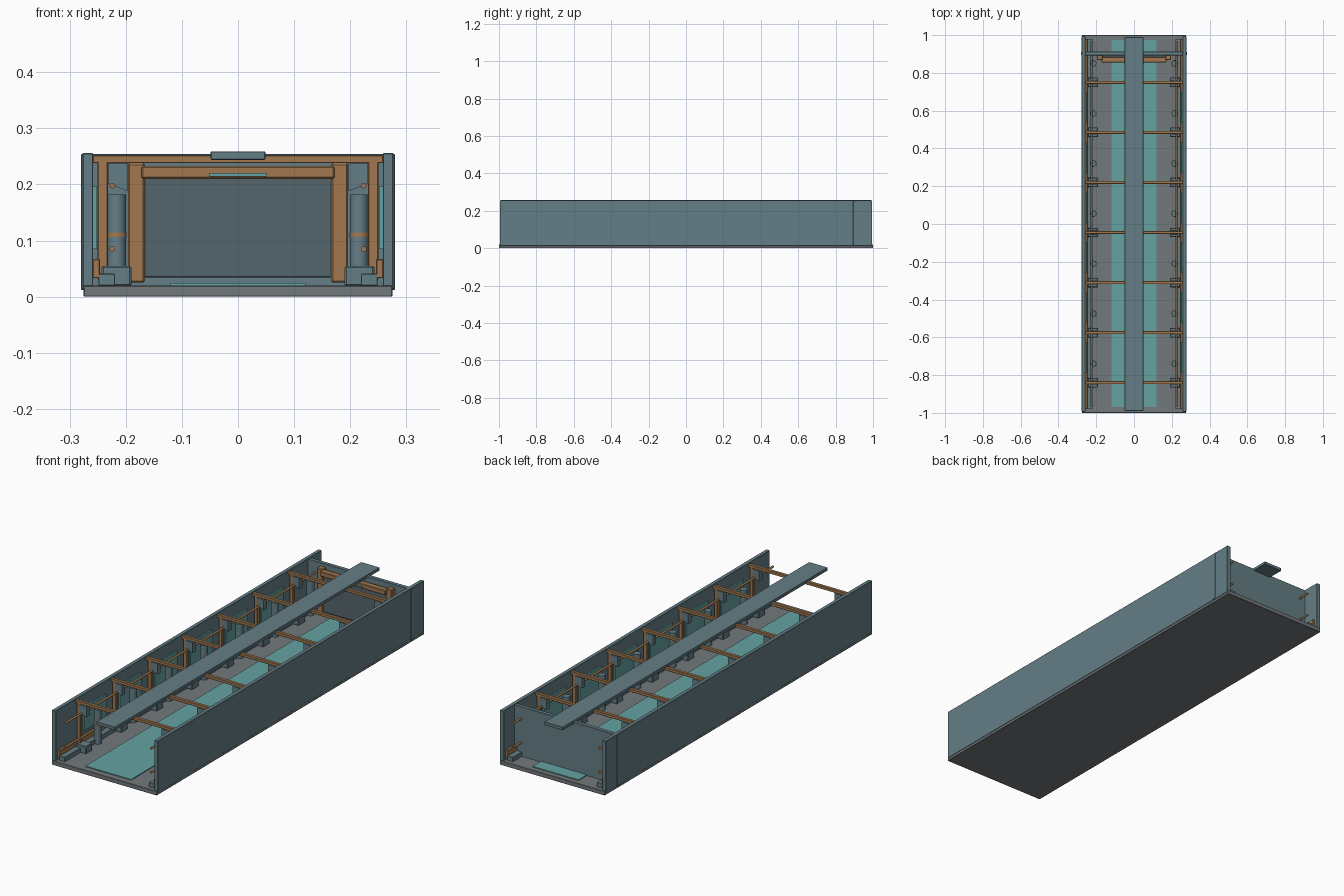
import bpy, bmesh, math
from mathutils import Matrix

if "Cube" in bpy.data.objects:
    bpy.data.objects.remove(bpy.data.objects["Cube"])


def material(name, color):
    m = bpy.data.materials.new(name)
    m.diffuse_color = (*color, 1)
    m.use_nodes = True
    m.node_tree.nodes["Principled BSDF"].inputs["Base Color"].default_value = m.diffuse_color
    return m


HULL = material("blue_grey_metal", (0.13, 0.21, 0.24))
FLOOR = material("floor_grey", (0.17, 0.19, 0.20))
COPPER = material("copper", (0.36, 0.19, 0.08))
GLOW = material("teal_light", (0.13, 0.36, 0.36))
DARK = material("door_grey", (0.09, 0.13, 0.15))


def finish(name, bm, mat):
    bmesh.ops.recalc_face_normals(bm, faces=bm.faces)
    mesh = bpy.data.meshes.new(name)
    bm.to_mesh(mesh)
    bm.free()
    ob = bpy.data.objects.new(name, mesh)
    mesh.materials.append(mat)
    bpy.context.collection.objects.link(ob)
    return ob


def box(name, x, y, z, mat, bevel=0.0015):
    """Box from (min, max) ranges, with a small edge bevel."""
    bm = bmesh.new()
    size = [r[1] - r[0] for r in (x, y, z)]
    mid = [(r[1] + r[0]) / 2 for r in (x, y, z)]
    bmesh.ops.create_cube(bm, size=1, matrix=Matrix.Translation(mid) @ Matrix.Diagonal((*size, 1)))
    ob = finish(name, bm, mat)
    if bevel:
        mod = ob.modifiers.new("edge_bevel", 'BEVEL')
        mod.width = bevel
        mod.segments = 1
    return ob


def side_box(name, s, x, y, z, mat, bevel=0.0015):
    return box(name, sorted((s * x[0], s * x[1])), y, z, mat, bevel)


def cylinder(name, r, length, pos, mat, along_y=False, sides=20):
    bm = bmesh.new()
    m = Matrix.Translation(pos)
    if along_y:
        m = m @ Matrix.Rotation(math.pi / 2, 4, 'X')
    bmesh.ops.create_cone(bm, cap_ends=True, segments=sides, radius1=r, radius2=r, depth=length, matrix=m)
    for f in bm.faces:
        f.smooth = len(f.verts) == 4
    for e in bm.edges:
        e.smooth = all(len(f.verts) == 4 for f in e.link_faces)
    return finish(name, bm, mat)


def gusset(name, s, y, mat):
    """Sloped bracket between rib post and ceiling."""
    profile = [(0.232, 0.238), (0.197, 0.238), (0.197, 0.188), (0.232, 0.202)]
    bm = bmesh.new()
    face = bm.faces.new([bm.verts.new((s * x, y - 0.012, z)) for x, z in profile])
    ext = bmesh.ops.extrude_face_region(bm, geom=[face])
    bmesh.ops.translate(bm, vec=(0, 0.024, 0), verts=[v for v in ext["geom"] if isinstance(v, bmesh.types.BMVert)])
    return finish(name, bm, mat)


# Shell: floor, floor light strip, ceiling beam
box("floor", (-0.275, 0.275), (-1, 1), (0, 0.02), FLOOR)
box("floor_light", (-0.12, 0.12), (-0.97, 0.975), (0.019, 0.024), GLOW, 0)
box("ceiling_beam", (-0.049, 0.049), (-0.99, 0.99), (0.244, 0.259), HULL)

# End bulkhead with door
box("bulkhead", (-0.28, 0.28), (0.893, 0.912), (0.012, 0.254), HULL)
box("door_panel", (-0.17, 0.17), (0.876, 0.895), (0.034, 0.215), DARK)
box("door_header", (-0.172, 0.172), (0.855, 0.885), (0.21, 0.233), COPPER, 0.003)
box("door_light", (-0.052, 0.052), (0.852, 0.857), (0.214, 0.22), GLOW, 0)

ribs = [-0.84 + 0.265 * i for i in range(7)]

for s, side in ((-1, "left"), (1, "right")):
    # Long parts of each side
    side_box(f"wall_{side}", s, (0.258, 0.277), (-0.995, 0.995), (0.012, 0.256), HULL)
    side_box(f"door_jamb_{side}", s, (0.166, 0.196), (0.868, 0.896), (0.025, 0.238), COPPER, 0.003)
    side_box(f"base_rail_{side}", s, (0.246, 0.259), (-0.98, 0.98), (0.033, 0.067), COPPER)
    side_box(f"curb_{side}", s, (0.219, 0.249), (-0.98, 0.98), (0.019, 0.041), HULL)
    for z, level in ((0.085, "lower"), (0.198, "upper")):
        cylinder(f"pipe_{level}_{side}", 0.005, 1.94, (s * 0.224, 0, z), COPPER, True, 12)
    # Repeated bay parts
    for i, y in enumerate(ribs):
        side_box(f"rib_post_{side}_{i}", s, (0.232, 0.25), (y - 0.008, y + 0.008), (0.03, 0.25), COPPER)
        side_box(f"rib_foot_{side}_{i}", s, (0.19, 0.243), (y - 0.025, y + 0.025), (0.019, 0.055), HULL, 0.003)
        gusset(f"gusset_{side}_{i}", s, y, HULL)
        ty = y + 0.1
        cylinder(f"tank_{side}_{i}", 0.0165, 0.165, (s * 0.216, ty, 0.1), HULL)
        cylinder(f"tank_band_{side}_{i}", 0.0175, 0.008, (s * 0.216, ty, 0.11), COPPER)
        if i < 6:
            side_box(f"wall_light_{side}_{i}", s, (0.251, 0.259), (y + 0.05, y + 0.215), (0.085, 0.196), GLOW, 0)

# Ceiling cross ribs
for i, y in enumerate(ribs):
    box(f"cross_rib_{i}", (-0.259, 0.259), (y - 0.008, y + 0.008), (0.238, 0.252), COPPER)
